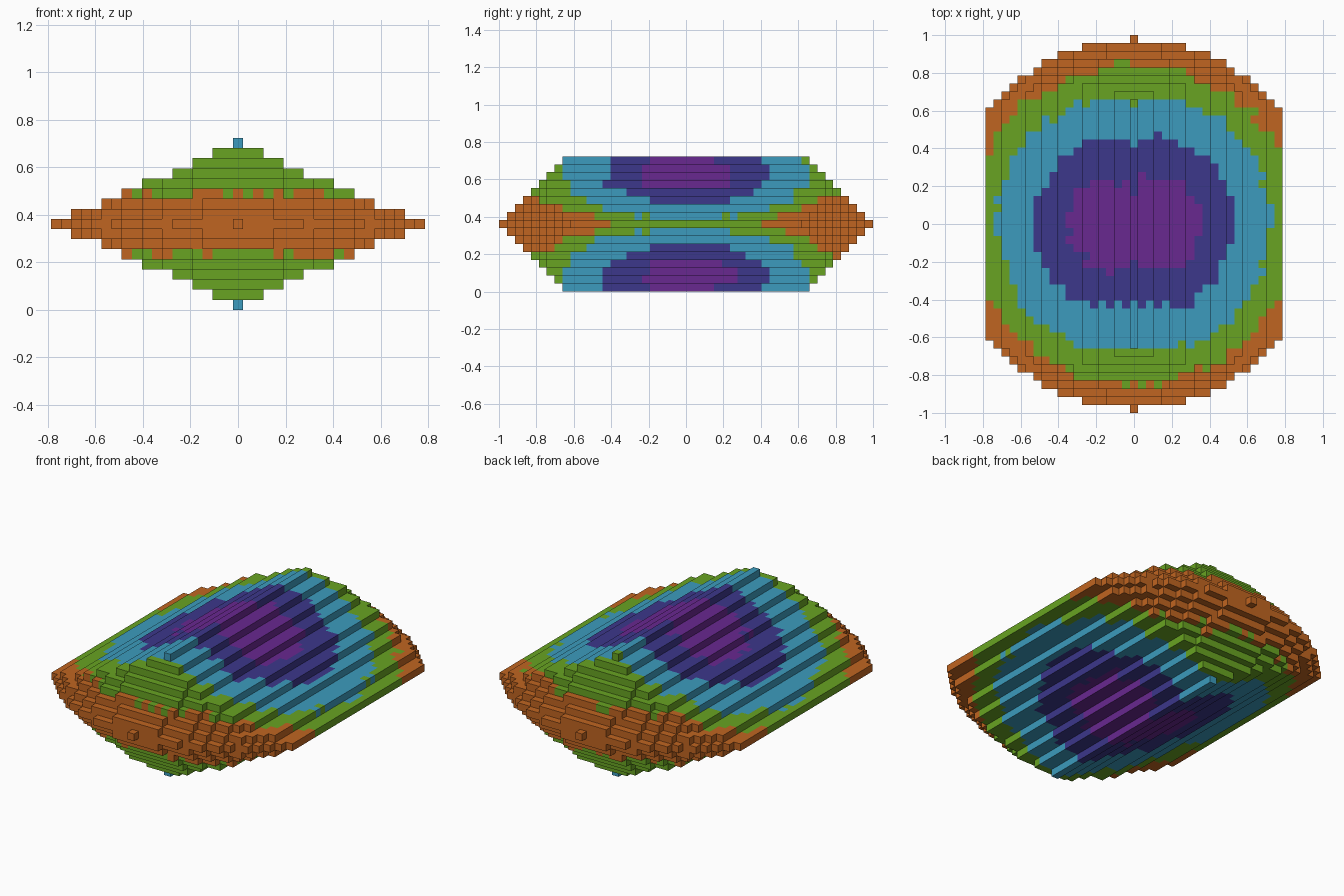
import bpy, bmesh, random
from math import hypot, sqrt
from mathutils import Vector

cube = bpy.data.objects.get("Cube")
if cube:
    bpy.data.objects.remove(cube, do_unlink=True)

random.seed(4)
CELL = 2 / 47                                 # block size
HALF_WIDTHS = [18, 16, 13, 11, 9, 6, 4, 2, 0]   # per layer away from the middle
TOP = len(HALF_WIDTHS) - 1
REACH = 23

# Colour bands, from the core outwards: name, outer radius in blocks, colour
BANDS = [
    ("purple", 9.1, (0.14, 0.021, 0.28)),
    ("indigo", 12.6, (0.045, 0.038, 0.26)),
    ("blue", 17.0, (0.045, 0.33, 0.51)),
    ("green", 20.2, (0.14, 0.37, 0.016)),
    ("orange", 99, (0.53, 0.13, 0.015)),
]


def make_material(name, colour):
    mat = bpy.data.materials.new(name)
    mat.use_nodes = True
    mat.diffuse_color = (*colour, 1)
    bsdf = mat.node_tree.nodes["Principled BSDF"]
    bsdf.inputs["Base Color"].default_value = (*colour, 1)
    bsdf.inputs["Roughness"].default_value = 0.8
    return mat


def filled(x, y, z):
    """Diamond section along y, trimmed by a double cone about z."""
    layer = abs(z)
    if layer > TOP or abs(x) > HALF_WIDTHS[layer]:
        return False
    return hypot(x, y) <= min(REACH, 23.12 - 0.9 * layer)


def band_of(x, y, z):
    """Band by distance from the core, with a ragged border."""
    distance = sqrt(x * x + y * y + z * z) + random.uniform(-0.45, 0.45)
    return next(i for i, band in enumerate(BANDS) if distance <= band[1])


# Stepped block body: only the exposed block sides are made
bm = bmesh.new()
corners = {}


def corner(point):
    key = tuple(round(c * 2) for c in point)
    if key not in corners:
        corners[key] = bm.verts.new((point + Vector((0, 0, TOP + 0.5))) * CELL)
    return corners[key]


AXES = [Vector((1, 0, 0)), Vector((0, 1, 0)), Vector((0, 0, 1))]
for x in range(-REACH, REACH + 1):
    for y in range(-REACH, REACH + 1):
        for z in range(-TOP, TOP + 1):
            if not filled(x, y, z):
                continue
            centre = Vector((x, y, z))
            band = band_of(x, y, z)
            for a in range(3):
                for sign in (-1, 1):
                    normal = AXES[a] * sign
                    if filled(*(int(c) for c in centre + normal)):
                        continue
                    u, v = AXES[(a + 1) % 3] * sign, AXES[(a + 2) % 3]
                    middle = centre + normal / 2
                    quad = [corner(middle + (u * i + v * j) / 2)
                            for i, j in ((-1, -1), (1, -1), (1, 1), (-1, 1))]
                    bm.faces.new(quad).material_index = band

mesh = bpy.data.meshes.new("stepped_body")
bm.to_mesh(mesh)
bm.free()
for name, _, colour in BANDS:
    mesh.materials.append(make_material(name, colour))
body = bpy.data.objects.new("stepped_body", mesh)
bpy.context.collection.objects.link(body)
